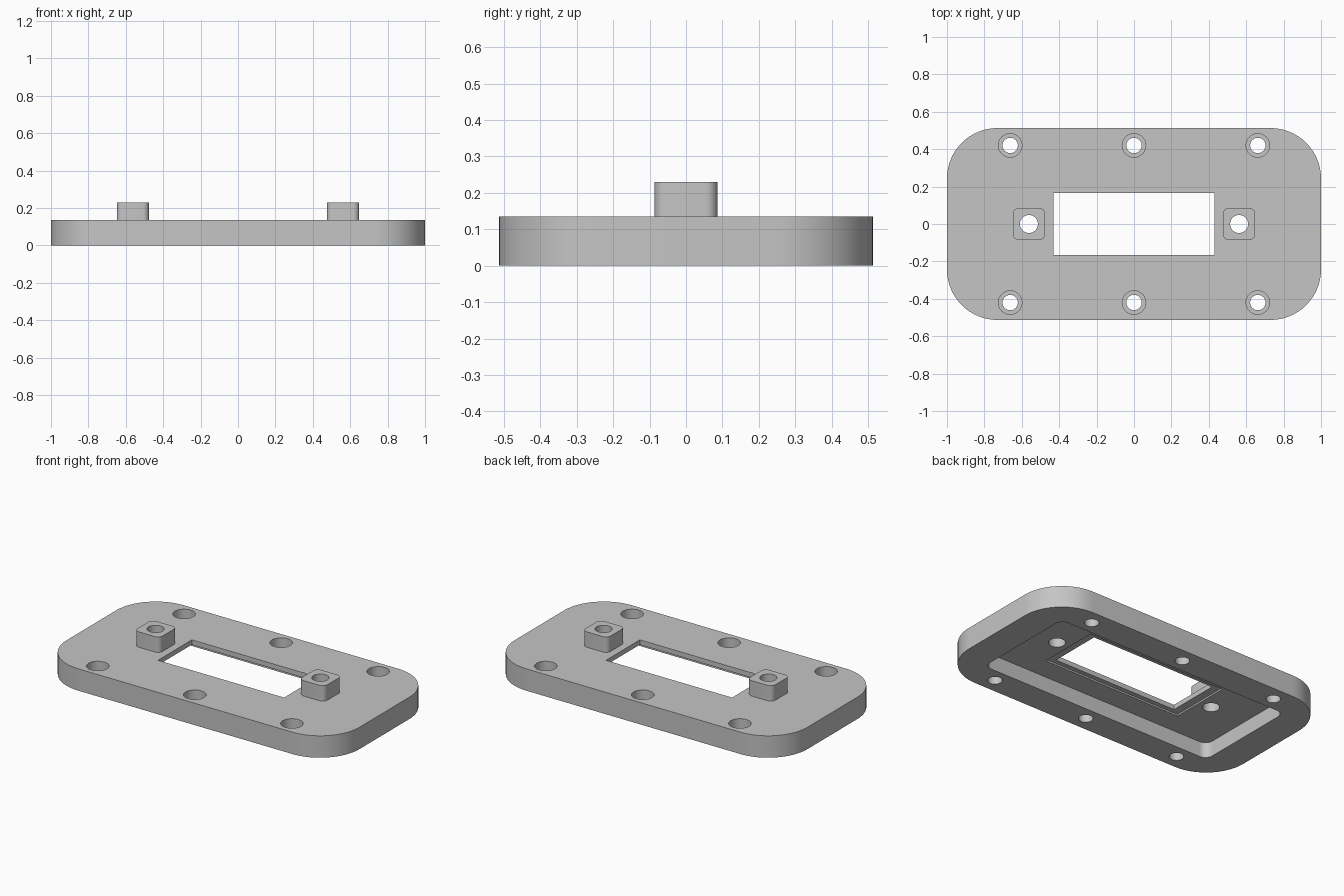
import bpy
import bmesh
from math import sin, cos, pi, radians

if "Cube" in bpy.data.objects:
    bpy.data.objects.remove(bpy.data.objects["Cube"], do_unlink=True)

grey = bpy.data.materials.new("plain grey")
grey.use_nodes = True
colour = (0.56, 0.56, 0.56, 1)
grey.diffuse_color = colour
grey.node_tree.nodes["Principled BSDF"].inputs["Base Color"].default_value = colour

PLATE_TOP = 0.135
BOSS_TOP = 0.23
BOSS_X = 0.562


def extrude_outline(name, outline, z0, z1):
    """Solid prism from a closed outline."""
    bm = bmesh.new()
    face = bm.faces.new([bm.verts.new((x, y, z0)) for x, y in outline])
    grown = bmesh.ops.extrude_face_region(bm, geom=[face])
    top = [v for v in grown["geom"] if isinstance(v, bmesh.types.BMVert)]
    bmesh.ops.translate(bm, verts=top, vec=(0, 0, z1 - z0))
    bmesh.ops.recalc_face_normals(bm, faces=bm.faces)
    mesh = bpy.data.meshes.new(name)
    bm.to_mesh(mesh)
    bm.free()
    mesh.materials.append(grey)
    obj = bpy.data.objects.new(name, mesh)
    bpy.context.collection.objects.link(obj)
    return obj


def rounded_block(name, half_x, half_y, radius, z0, z1, cx=0, steps=16):
    """Box with rounded vertical corners, or square ones when radius is 0."""
    if not radius:
        steps = 0
    outline = []
    for quarter, (sx, sy) in enumerate([(1, 1), (-1, 1), (-1, -1), (1, -1)]):
        for i in range(steps + 1):
            a = (quarter + (i / steps if steps else 0)) * pi / 2
            outline.append((cx + sx * (half_x - radius) + radius * cos(a),
                            sy * (half_y - radius) + radius * sin(a)))
    return extrude_outline(name, outline, z0, z1)


def cylinder(name, x, y, radius, z0, z1, sides=48):
    angles = [2 * pi * i / sides for i in range(sides)]
    return extrude_outline(
        name, [(x + radius * cos(a), y + radius * sin(a)) for a in angles], z0, z1)


def activate(obj):
    bpy.ops.object.select_all(action="DESELECT")
    obj.select_set(True)
    bpy.context.view_layer.objects.active = obj


def cut(target, cutter):
    """Subtract the cutter, then discard it."""
    cutter.hide_render = True
    mod = target.modifiers.new("cut", "BOOLEAN")
    mod.operation = "DIFFERENCE"
    mod.solver = "EXACT"
    mod.object = cutter
    activate(target)
    bpy.ops.object.modifier_apply(modifier=mod.name)
    bpy.data.objects.remove(cutter, do_unlink=True)


# Base plate with the underside pocket, window recess and window
plate = rounded_block("base_plate", 1.0, 0.513, 0.27, 0, PLATE_TOP)
cut(plate, rounded_block("pocket_cutter", 0.81, 0.335, 0.05, -0.1, 0.095))
cut(plate, rounded_block("recess_cutter", 0.48, 0.195, 0, 0.05, 0.105))
cut(plate, rounded_block("window_cutter", 0.43, 0.165, 0, -0.1, 0.3))

# Counterbored screw holes along both long edges
for x in (-0.662, 0, 0.662):
    for y in (-0.42, 0.42):
        cut(plate, cylinder("screw_cutter", x, y, 0.041, -0.1, 0.3))
        cut(plate, cylinder("counterbore_cutter", x, y, 0.063, 0.055, 0.3))

# Mounting bosses with through holes
parts = [plate]
for side, name in ((1, "left_boss"), (-1, "right_boss")):
    x = side * BOSS_X
    boss = rounded_block(name, 0.086, 0.086, 0.032, PLATE_TOP, BOSS_TOP, cx=x, steps=8)
    for part in (boss, plate):
        cut(part, cylinder("boss_hole_cutter", x, 0, 0.048, -0.1, 0.3))
    parts.append(boss)

# Smooth curved walls, keep the rims sharp
for part in parts:
    activate(part)
    bpy.ops.object.shade_smooth_by_angle(angle=radians(30))
